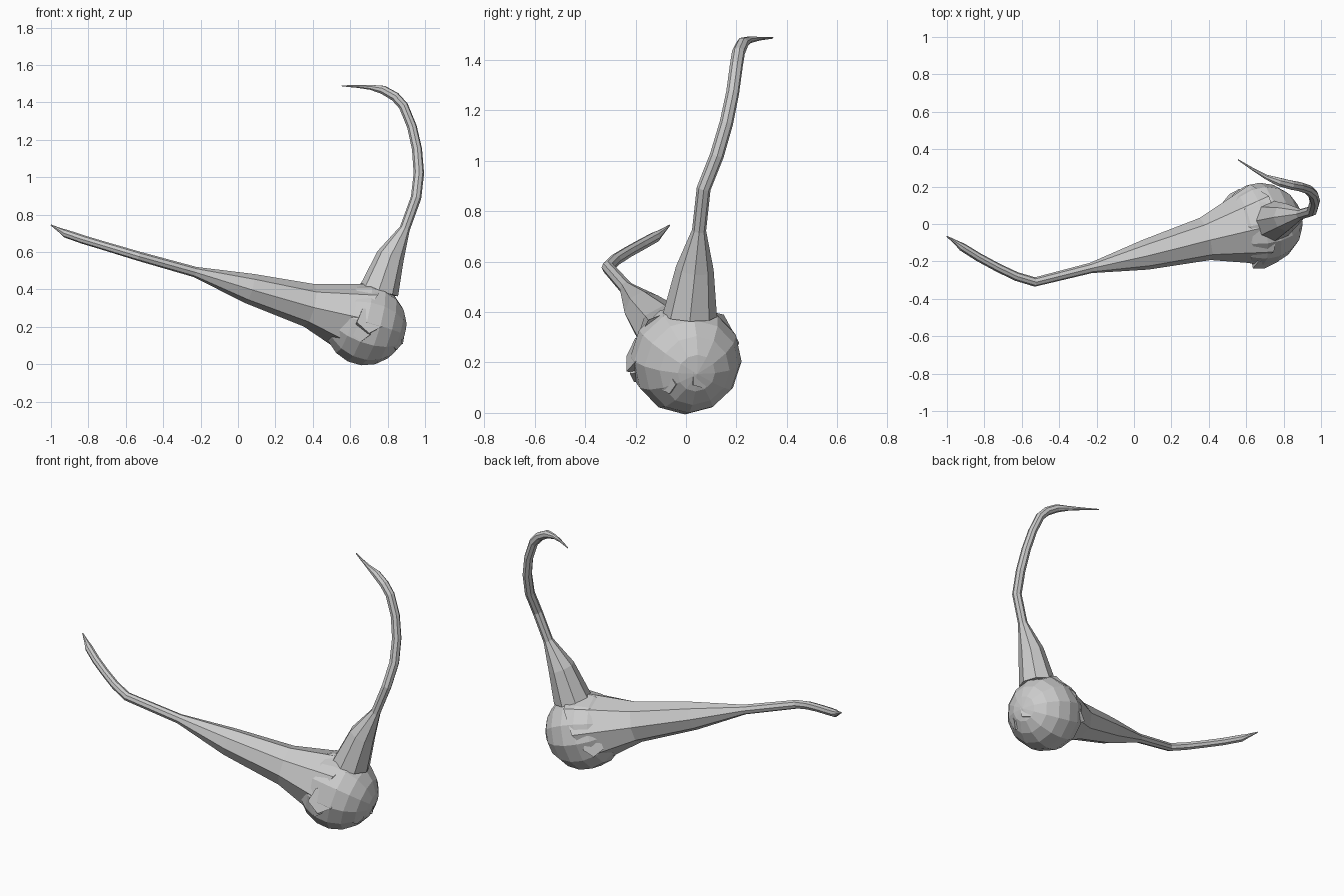
import bpy, bmesh, math
from mathutils import Vector, Matrix

if "Cube" in bpy.data.objects:
    bpy.data.objects.remove(bpy.data.objects["Cube"])


def finish(bm, name):
    bmesh.ops.recalc_face_normals(bm, faces=bm.faces[:])
    me = bpy.data.meshes.new(name)
    bm.to_mesh(me)
    bm.free()
    ob = bpy.data.objects.new(name, me)
    bpy.context.collection.objects.link(ob)
    return ob


def tube(name, path, sides=8, start=None):
    """Flat-faced tube through (x, y, z, radius) points."""
    pts = [Vector(p[:3]) for p in path]
    bm = bmesh.new()
    rings, u = [], Vector((0, 1, 0))
    for i, p in enumerate(pts):
        a = (p - pts[i - 1]).normalized() if i else Vector()
        b = (pts[i + 1] - p).normalized() if i < len(pts) - 1 else Vector()
        t = (a + b).normalized()
        if i == 0 and start:
            t = Vector(start).normalized()
        u = (u - t * u.dot(t)).normalized()
        v = t.cross(u)
        ring = []
        for k in range(sides):
            w = 2 * math.pi * k / sides
            ring.append(bm.verts.new(p + path[i][3] * (u * math.cos(w) + v * math.sin(w))))
        rings.append(ring)
    for r, s in zip(rings, rings[1:]):
        for k in range(sides):
            n = (k + 1) % sides
            bm.faces.new((r[k], r[n], s[n], s[k]))
    bm.faces.new(rings[0])
    bm.faces.new(rings[-1])
    return finish(bm, name)


# Round body, pole pointing away from the long arm
C = Vector((0.68, 0, 0.214))
axis = Vector((0.94, 0.2, -0.27)).normalized()
bm = bmesh.new()
rot = axis.to_track_quat('Z', 'Y').to_matrix().to_4x4()
bmesh.ops.create_uvsphere(bm, u_segments=12, v_segments=9, radius=0.221,
                          matrix=Matrix.Translation(C) @ rot)
finish(bm, "body")

# Long arm reaching left, with a bent end
tube("long_arm", [
    (0.64, 0, 0.262, 0.213), (0.38, -0.08, 0.315, 0.117),
    (0.06, -0.165, 0.405, 0.081), (-0.23, -0.235, 0.493, 0.028),
    (-0.53, -0.31, 0.577, 0.025), (-0.63, -0.28, 0.607, 0.024),
    (-0.73, -0.232, 0.637, 0.023), (-0.83, -0.178, 0.667, 0.023),
    (-0.92, -0.122, 0.698, 0.022), (-0.95, -0.1, 0.715, 0.013),
    (-1.0, -0.066, 0.744, 0.003)], 8, (-0.34, -0.05, 0.275))

# Upright arm with a curled end
tube("upright_arm", [
    (0.75, 0.015, 0.385, 0.108), (0.815, 0.035, 0.575, 0.075),
    (0.892, 0.052, 0.725, 0.028), (0.952, 0.07, 0.89, 0.028),
    (0.967, 0.122, 1.02, 0.028), (0.957, 0.16, 1.15, 0.027),
    (0.93, 0.185, 1.27, 0.026), (0.885, 0.2, 1.38, 0.026),
    (0.84, 0.208, 1.43, 0.026), (0.775, 0.225, 1.467, 0.024),
    (0.71, 0.25, 1.48, 0.014), (0.64, 0.29, 1.485, 0.008),
    (0.556, 0.344, 1.488, 0.003)], 8, (0.2, 0.04, 0.95))

# Small stubs barely breaking the body surface: direction, rim radius, rim depth, tilt
stubs = [((0.12, -1, 0.1), 0.075, 0.213, (0.2, 0, 0.25)),
         ((-0.1, -1, -0.2), 0.05, 0.216, (-0.2, 0, 0.1)),
         ((1, 0.33, -0.4), 0.045, 0.213, (0, 0.2, 0.2)),
         ((1, -0.45, -0.55), 0.045, 0.213, (0, -0.2, 0.2)),
         ((-0.75, 0.7, 0.0), 0.06, 0.216, (0.1, 0.1, 0.3))]
for i, (d, r, h, tilt) in enumerate(stubs):
    d = Vector(d).normalized()
    n = (d + Vector(tilt)).normalized()
    rim = C + d * h
    tube(f"stub_{i + 1}", [(*(rim - n * 0.08), r * 0.9), (*rim, r)], 5)
